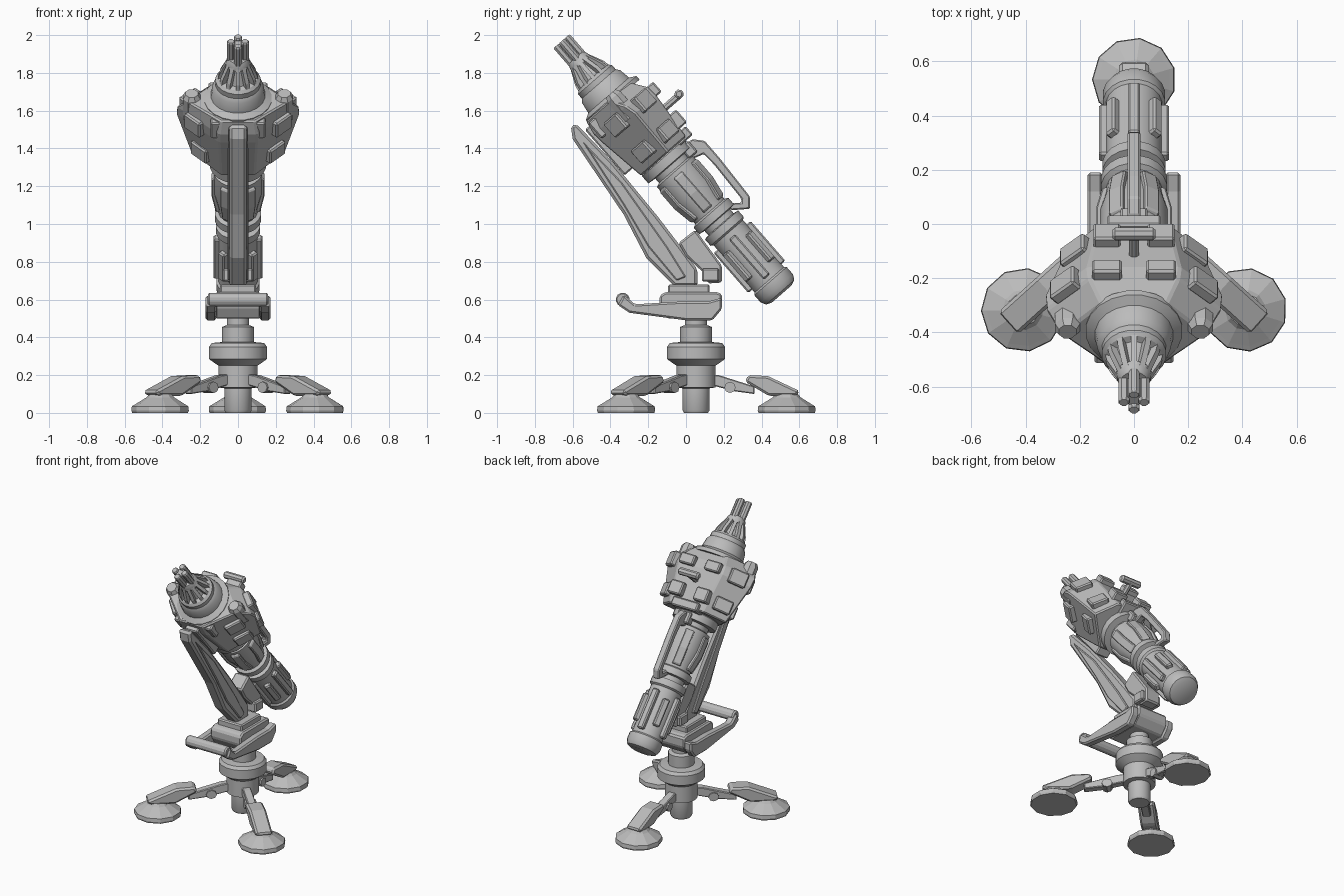
import bpy, bmesh, math
from mathutils import Matrix, Vector

if "Cube" in bpy.data.objects:
    bpy.data.objects.remove(bpy.data.objects["Cube"])

grey = bpy.data.materials.new("mid grey")
grey.diffuse_color = (0.5, 0.5, 0.5, 1)
grey.use_nodes = True
grey.node_tree.nodes["Principled BSDF"].inputs["Base Color"].default_value = grey.diffuse_color
I = Matrix.Identity(4)
T = Matrix.Translation


def finish(name, bm, M=I, bevel=0.0, smooth=False):
    bmesh.ops.recalc_face_normals(bm, faces=bm.faces)
    me = bpy.data.meshes.new(name)
    bm.to_mesh(me)
    bm.free()
    me.materials.append(grey)
    ob = bpy.data.objects.new(name, me)
    bpy.context.collection.objects.link(ob)
    ob.matrix_world = M
    if bevel:
        mod = ob.modifiers.new("chamfer", 'BEVEL')
        mod.width, mod.segments, mod.limit_method = bevel, 1, 'ANGLE'
    if smooth:
        bpy.ops.object.select_all(action='DESELECT')
        ob.select_set(True)
        bpy.context.view_layer.objects.active = ob
        bpy.ops.object.shade_smooth_by_angle(angle=math.radians(28))
    return ob


def loft(name, rings, M=I, bevel=0.0, smooth=False):
    """Skin a list of equal-length point rings and cap both ends."""
    bm = bmesh.new()
    vs = [[bm.verts.new(p) for p in r] for r in rings]
    n = len(vs[0])
    for a, b in zip(vs, vs[1:]):
        for i in range(n):
            bm.faces.new((a[i], a[(i + 1) % n], b[(i + 1) % n], b[i]))
    bm.faces.new(vs[0])
    bm.faces.new(vs[-1])
    return finish(name, bm, M, bevel, smooth)


def prism(name, pts, x0, x1, M=I, bevel=0.0):
    """Side profile (y, z) pushed from x0 to x1."""
    return loft(name, [[(x, y, z) for y, z in pts] for x in (x0, x1)], M, bevel)


def lathe(name, prof, n=20, M=I, smooth=True):
    """Profile (radius, height) spun about local z."""
    rings = [[(r * math.cos(2 * math.pi * (i + .5) / n),
               r * math.sin(2 * math.pi * (i + .5) / n), h) for i in range(n)]
             for r, h in prof]
    return loft(name, rings, M, 0, smooth)


def block(name, c, s, M=I, bevel=0.008):
    x, y, z = (v / 2 for v in s)
    return prism(name, [(-y, -z), (y, -z), (y, z), (-y, z)], -x, x, M @ T(c), bevel)


# ---- central column
C = T((0, .053, 0))
lathe("column", [(.065, 0), (.073, .015), (.073, .13), (.105, .135), (.105, .25),
                 (.12, .26), (.155, .285), (.155, .35), (.14, .37), (.085, .375),
                 (.085, .455), (.06, .465), (.06, .52)], 20, C)

# ---- three legs: direction from column, distance to foot
for i, (dx, dy) in enumerate([(0, .48), (.41, -.37), (-.41, -.37)]):
    d = math.hypot(dx, dy)
    R = C @ Matrix.Rotation(math.atan2(-dx, dy), 4, 'Z')
    S = R @ Matrix.Diagonal((1, d / .48, 1, 1))
    prism(f"leg_strut_{i}", [(.07, .15), (.07, .205), (.12, .2), (.31, .14), (.31, .1),
                             (.2, .115)], -.027, .027, S, .005)
    prism(f"leg_knee_{i}", [(.18 + .03 * math.cos(a), .135 + .03 * math.sin(a))
                            for a in [k * math.pi / 4 for k in range(8)]],
          -.038, .038, S)
    prism(f"leg_shin_{i}", [(.26, .165), (.275, .2), (.38, .195), (.55, .115), (.53, .09),
                            (.385, .09)], -.055, .055, S, .012)
    lathe(f"foot_{i}", [(.15, 0), (.155, .012), (.152, .035), (.135, .045),
                        (.075, .082), (.06, .1)], 11, R @ T((0, d, 0)), False)

# ---- swivel mount, side arms and crossbar
prism("swivel_block", [(-.1, .5), (.14, .5), (.19, .56), (.19, .63), (.16, .64), (-.11, .64),
                       (-.14, .62), (-.14, .56)], -.12, .12, I, .01)
block("swivel_neck", (0, .015, .655), (.19, .22, .05))
for s in (-1, 1):
    prism("yoke_arm", [(-.36, .57), (-.33, .625), (-.27, .575), (-.02, .59), (.12, .59),
                       (.19, .61), (.19, .55), (.14, .49), (0, .49), (-.3, .53)],
          s * .115, s * .172, I, .01)
lathe("yoke_crossbar", [(.03, -.16), (.037, -.15), (.037, .15), (.03, .16)], 12,
      T((0, -.335, .6)) @ Matrix.Rotation(math.pi / 2, 4, 'Y'))

# ---- long support arm and its link to the barrel
prism("support_arm", [(-.61, 1.52), (-.6, 1.45), (-.33, 1.05), (-.21, .82), (-.06, .67),
                      (.06, .67), (.06, .76), (-.02, .87), (-.15, 1.04), (-.38, 1.32),
                      (-.58, 1.53)], -.045, .045, I, .014)
prism("support_rib", [(-.55, 1.44), (-.34, 1.22), (-.1, .88), (0, .72), (-.05, .7),
                      (-.2, .88), (-.33, 1.1)], -.056, .056, I, .006)
prism("barrel_link", [(-.04, .9), (.05, .97), (.19, .78), (.19, .69), (.115, .685),
                      (.105, .73), (0, .83)], -.055, .055, I, .01)
block("link_foot", (0, .13, .73), (.16, .09, .07))

# ---- tilted barrel frame: local z runs rear to tip, local y is its upper side
B = T((0, .487, .652)) @ Matrix.Rotation(math.radians(41.05), 4, 'X')


def around(a):
    return B @ Matrix.Rotation(a, 4, 'Z')


lathe("rear_barrel", [(.07, -.03), (.1, -.018), (.115, .01), (.115, .06), (.104, .07),
                      (.104, .4), (.118, .41), (.118, .455), (.09, .46), (.09, .49),
                      (.123, .495), (.123, .54), (.103, .55), (.108, .6), (.128, .69),
                      (.128, .83), (.105, .84), (.105, .87), (.15, .875), (.15, .925),
                      (.13, .95)], 20, B)
# grips along the rear barrel, alternately long and short
for k in range(8):
    a = k * math.pi / 4
    lo, hi = ((.09, .37), (.14, .33))[k % 2]
    block(f"barrel_grip_{k}", (0, .108, (lo + hi) / 2), (.045, .044, hi - lo), around(a))
# sloped frames around the waist
for k in range(6):
    a = (k + .5) * math.pi / 3
    prism(f"waist_frame_{k}", [(.09, .56), (.118, .57), (.14, .68), (.14, .8), (.1, .82)],
          -.03, .03, around(a), .006)
# carrying handle
prism("carry_handle", [(.08, .9), (.18, .9), (.225, .85), (.225, .73), (.212, .47), (.17, .42),
                       (.09, .48), (.09, .53), (.155, .475), (.17, .49), (.18, .72),
                       (.175, .8), (.08, .83)], -.024, .024, B, .007)
block("handle_base", (0, .13, .87), (.1, .06, .08), B)


# ---- receiver housing: tapered six-sided body
def hexring(t, top, mid, low):
    half = [top, mid, low]
    return [(x, u, t) for x, u in half] + [(-x, u, t) for x, u in half[::-1]]


loft("housing", [hexring(.93, (.13, .165), (.25, .04), (.09, -.15)),
                 hexring(1.2, (.17, .19), (.33, .045), (.1, -.19)),
                 hexring(1.26, (.165, .185), (.325, .03), (.1, -.195)),
                 hexring(1.34, (.12, .13), (.27, -.02), (.09, -.18))], B, .008)
block("housing_keel", (0, -.18, 1.15), (.1, .07, .32), B)
block("rear_cap", (0, .15, .945), (.2, .1, .06), B)
for s in (-1, 1):
    # pads on the upper, shoulder and lower faces
    block("top_pad_front", (s * .1, .19, 1.23), (.11, .07, .07), B)
    block("top_pad_rear", (s * .1, .18, 1.03), (.1, .08, .09), B)
    for t, w in ((1.02, .09), (1.22, .1)):
        k = (t - .93) / .27
        for nm, x, u, r in (("shoulder_pad", .2 + .05 * k, .1 + .018 * k, -.75),
                            ("lower_pad", .18 + .045 * k, -.045 - .02 * k, .82)):
            M = B @ T((s * x, u, t)) @ Matrix.Rotation(s * r, 4, 'Z')
            block(nm, (0, 0, 0), (.12, .05, w), M)
    block("keel_pad", (s * .11, -.14, 1.27), (.07, .08, .11), B)
    # round caps on the front shoulders
    lathe("shoulder_cap", [(.05, 1.2), (.05, 1.34), (.035, 1.365)], 8, B @ T((s * .245, .015, 0)))
# T-shaped charging lever on top
lathe("lever_post", [(.02, 0), (.02, .12)], 8, B @ T((0, .17, 1.12)) @ Matrix.Rotation(-math.pi / 2, 4, 'X'))
lathe("lever_bar", [(.015, -.08), (.025, -.07), (.025, .07), (.015, .08)], 8,
      B @ T((0, .285, 1.125)) @ Matrix.Rotation(math.pi / 2, 4, 'Y'))

# ---- nose, vented cone and muzzle
lathe("nose", [(.18, 1.32), (.18, 1.345), (.145, 1.365), (.135, 1.425), (.12, 1.445),
               (.12, 1.475), (.105, 1.49), (.08, 1.495), (.035, 1.62)], 20, B)
for k in range(12):
    prism(f"vent_rib_{k}", [(.05, 1.485), (.107, 1.485), (.1, 1.52), (.058, 1.61), (.03, 1.61)],
          -.011, .011, around(k * math.pi / 6))
lathe("vent_collar", [(.066, 1.585), (.062, 1.61), (.05, 1.63)], 16, B)
lathe("muzzle_core", [(.03, 1.6), (.03, 1.73)], 8, B)
for k in range(4):
    lathe(f"muzzle_rod_{k}", [(.022, 1.59), (.022, 1.738), (.017, 1.745)], 8,
          around(k * math.pi / 2) @ T((0, .037, 0)))
